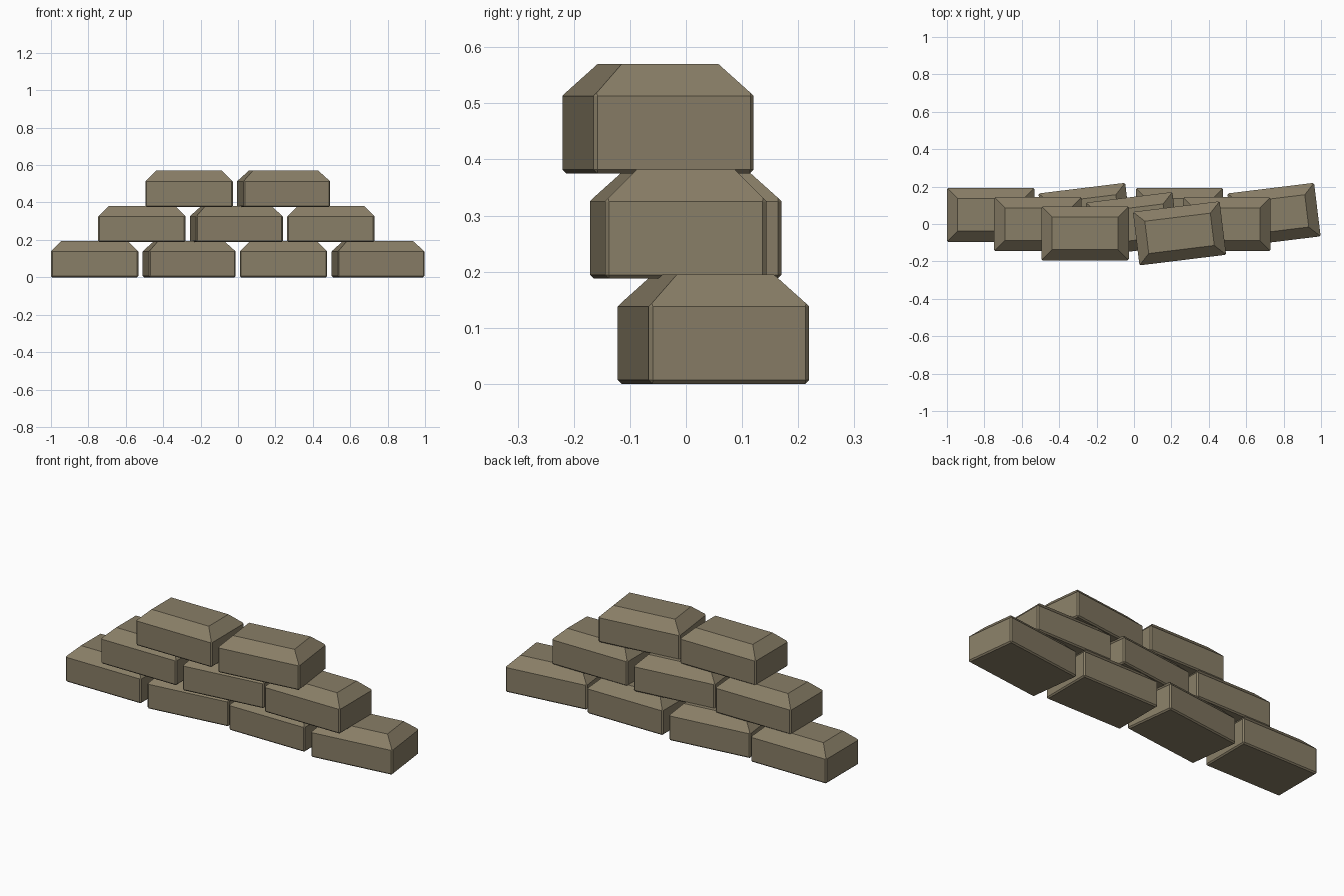
import bpy, bmesh
from math import radians
from mathutils import Matrix

if "Cube" in bpy.data.objects:
    bpy.data.objects.remove(bpy.data.objects["Cube"])

L, D, H = 0.467, 0.288, 0.195      # sandbag-like block size
STEP_X, STEP_Y, STEP_Z = 0.505, -0.0493, 0.1875
TURN = radians(7)

mat = bpy.data.materials.new("tan_stone")
mat.diffuse_color = (0.25, 0.21, 0.135, 1)
mat.use_nodes = True
mat.node_tree.nodes["Principled BSDF"].inputs["Base Color"].default_value = mat.diffuse_color


def block_mesh():
    # Box with a wide chamfer round the top and a narrow one elsewhere
    bm = bmesh.new()
    bmesh.ops.create_cube(bm, size=1, matrix=Matrix.Translation((0, 0, H / 2))
                          @ Matrix.Diagonal((L, D, H, 1)))
    top = [e for e in bm.edges if all(v.co.z > H - 1e-4 for v in e.verts)]
    bmesh.ops.bevel(bm, geom=top, offset=0.057, segments=1, affect='EDGES')
    low = [e for e in bm.edges if any(v.co.z < 1e-4 for v in e.verts)]
    bmesh.ops.bevel(bm, geom=low, offset=0.007, segments=1, affect='EDGES')
    bmesh.ops.recalc_face_normals(bm, faces=bm.faces)
    me = bpy.data.meshes.new("block")
    bm.to_mesh(me)
    bm.free()
    me.materials.append(mat)
    return me


# Three stepped courses, every second block turned slightly
mesh = block_mesh()
for row, count in enumerate((4, 3, 2)):
    for i in range(count):
        ob = bpy.data.objects.new(f"block_row{row + 1}_{i + 1}", mesh)
        ob.location = (-0.7665 + STEP_X * (i + row / 2),
                       0.0487 + STEP_Y * row, STEP_Z * row)
        ob.rotation_euler.z = TURN if i % 2 else 0
        bpy.context.collection.objects.link(ob)
